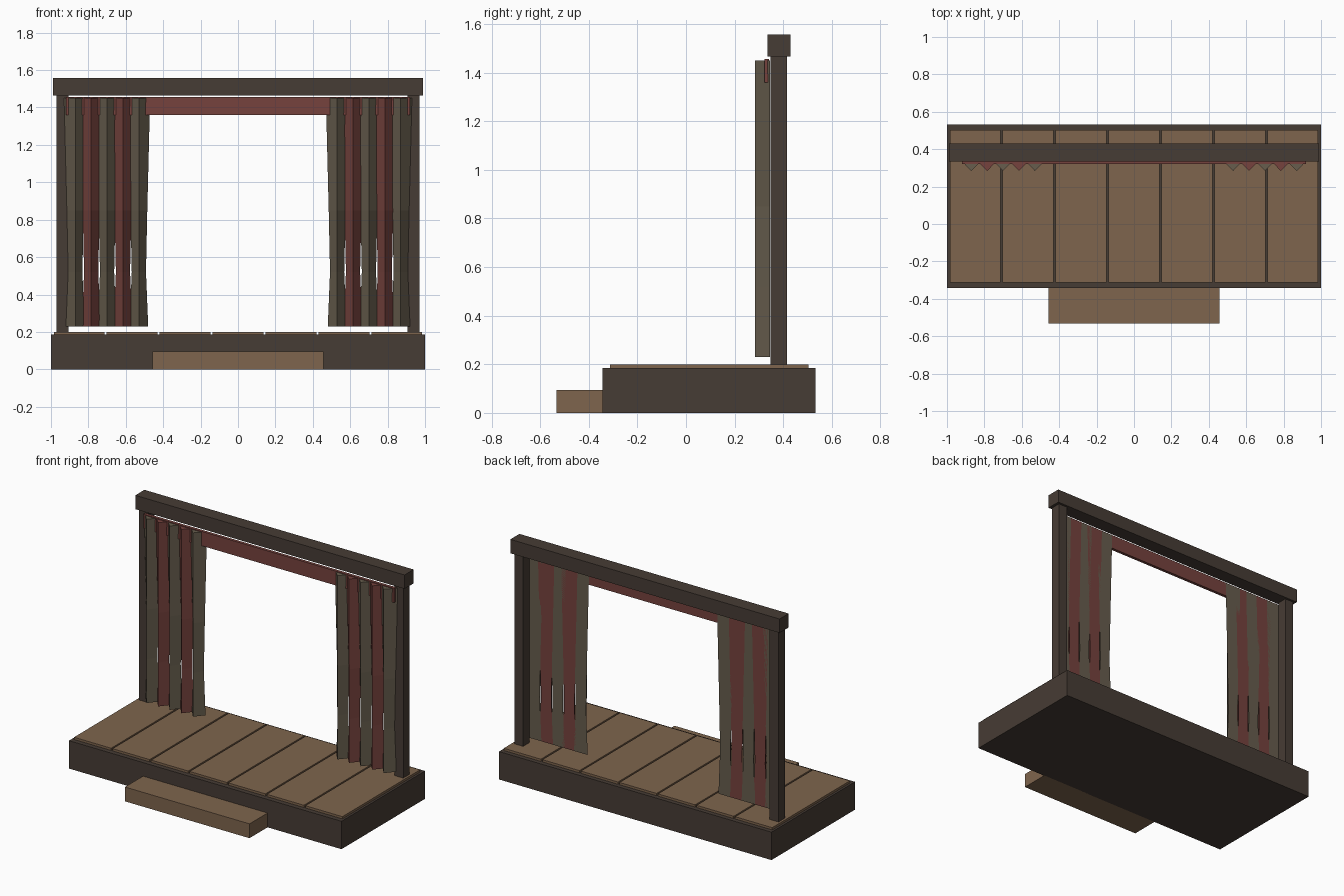
import bpy, bmesh

if "Cube" in bpy.data.objects:
    bpy.data.objects.remove(bpy.data.objects["Cube"])

def material(name, rgb):
    m = bpy.data.materials.new(name)
    m.diffuse_color = (*rgb, 1)
    m.use_nodes = True
    m.node_tree.nodes["Principled BSDF"].inputs["Base Color"].default_value = m.diffuse_color
    return m

DARK = material("dark_timber", (0.062, 0.045, 0.035))
WOOD = material("plank_wood", (0.21, 0.13, 0.075))
RED = material("red_cloth", (0.18, 0.055, 0.047))
OLIVE = material("olive_cloth", (0.135, 0.11, 0.075))

def finish(name, bm, mat):
    bmesh.ops.recalc_face_normals(bm, faces=bm.faces)
    me = bpy.data.meshes.new(name)
    bm.to_mesh(me)
    bm.free()
    me.materials.append(mat)
    ob = bpy.data.objects.new(name, me)
    bpy.context.collection.objects.link(ob)

def box(name, x, y, z, mat):
    bm = bmesh.new()
    bmesh.ops.create_cube(bm, size=1)
    for v in bm.verts:
        v.co = [(a + b) / 2 + c * (b - a) for (a, b), c in zip((x, y, z), v.co)]
    finish(name, bm, mat)

# Triangular cloth fold: pointed front, flat back, pinched below the middle
FOLD_LEVELS = [(1.45, 0.06), (0.85, 0.045), (0.52, 0.038), (0.23, 0.05)]

def fold(name, cx, mat):
    bm = bmesh.new()
    rings = [[bm.verts.new(p) for p in ((cx - w, 0.345, z), (cx, 0.284, z), (cx + w, 0.345, z))]
             for z, w in FOLD_LEVELS]
    for a, b in zip(rings, rings[1:]):
        for i in range(3):
            j = (i + 1) % 3
            bm.faces.new((a[i], a[j], b[j], b[i]))
    bm.faces.new(rings[0])
    bm.faces.new(rings[-1])
    finish(name, bm, mat)

# Platform and front step
box("platform", (-1, 1), (-0.343, 0.532), (0, 0.185), DARK)
box("front_step", (-0.457, 0.457), (-0.532, -0.34), (0, 0.095), WOOD)

# Floor planks
PITCH = 0.283
for i in range(7):
    c = (i - 3) * PITCH
    box(f"floor_plank_{i + 1}", (c - 0.136, c + 0.136), (-0.312, 0.503), (0.183, 0.2), WOOD)

# Posts, top beam and valance
for s, side in ((-1, "left"), (1, "right")):
    box(f"{side}_post", sorted((s * 0.97, s * 0.905)), (0.347, 0.415), (0.195, 1.468), DARK)
box("top_beam", (-0.988, 0.988), (0.335, 0.43), (1.465, 1.557), DARK)
box("valance", (-0.92, 0.92), (0.322, 0.342), (1.36, 1.455), RED)

# Curtains: alternating folds on each side
for s, side in ((-1, "left"), (1, "right")):
    for i in range(5):
        fold(f"{side}_curtain_fold_{i + 1}", s * (0.87 - i * 0.085), RED if i % 2 else OLIVE)
